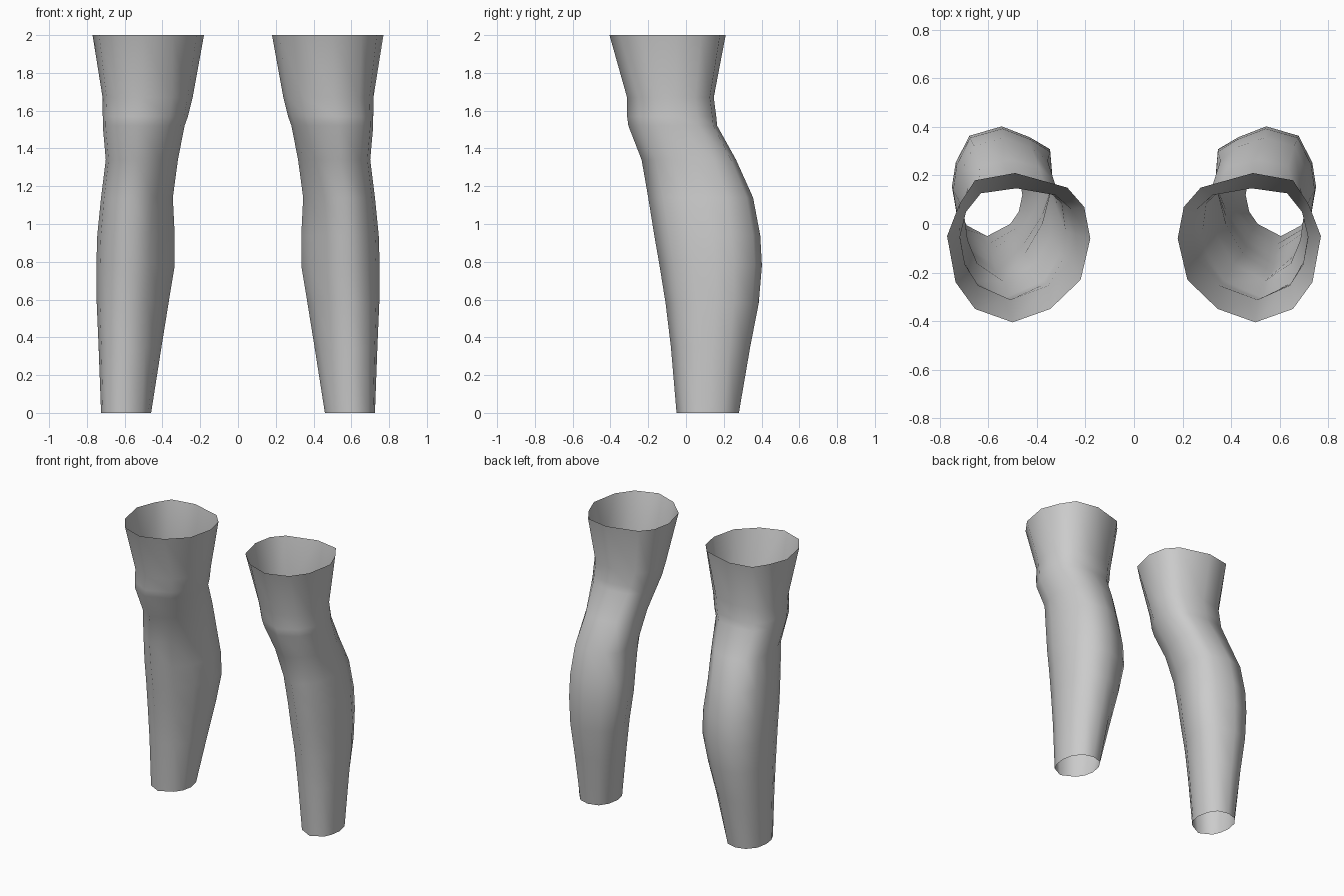
import bpy, bmesh

# Key cross-sections (z, points from the back round the outer side, front, inner side)
SECTIONS = [
    (0.0, [(.59, .28), (.66, .26), (.71, .20), (.725, .12), (.715, .05), (.69, -.005),
           (.605, -.05), (.51, 0), (.475, .05), (.46, .12), (.475, .20), (.515, .26)]),
    (0.86, [(.545, .405), (.68, .365), (.735, .25), (.75, .15), (.73, .03), (.685, -.08),
            (.58, -.155), (.47, -.08), (.385, .04), (.335, .18), (.345, .31), (.43, .358)]),
    (1.54, [(.50, .16), (.64, .14), (.70, .06), (.715, -.05), (.70, -.15), (.655, -.24),
            (.53, -.31), (.37, -.24), (.30, -.13), (.28, -.03), (.295, .08), (.36, .14)]),
    (2.0, [(.49, .21), (.655, .18), (.72, .08), (.77, -.05), (.735, -.24), (.655, -.35),
           (.50, -.405), (.345, -.35), (.22, -.23), (.18, -.06), (.205, .07), (.275, .15)]),
]

# Silhouette of the leg: z, inner x, outer x, front y, back y
RINGS = [
    (0.00, .46, .725, -.05, .28),
    (0.35, .405, .738, -.08, .34),
    (0.58, .368, .748, -.108, .385),
    (0.78, .335, .75, -.14, .402),
    (0.94, .335, .745, -.168, .393),
    (1.14, .345, .725, -.20, .355),
    (1.34, .318, .70, -.235, .265),
    (1.52, .283, .716, -.305, .165),
    (1.57, .265, .716, -.312, .16),
    (1.67, .24, .717, -.312, .147),
    (2.00, .18, .77, -.405, .21),
]


def fit(values, lo, hi):
    a, b = min(values), max(values)
    return [lo + (v - a) / (b - a) * (hi - lo) for v in values]


def ring_points(z, x0, x1, y0, y1):
    for (za, a), (zb, b) in zip(SECTIONS, SECTIONS[1:]):
        if z <= zb:
            t = (z - za) / (zb - za)
            break
    xs = fit([p[0] + (q[0] - p[0]) * t for p, q in zip(a, b)], x0, x1)
    ys = fit([p[1] + (q[1] - p[1]) * t for p, q in zip(a, b)], y0, y1)
    return [(x, y, z) for x, y in zip(xs, ys)]


def make_leg(name, side):
    bm = bmesh.new()
    rings = [[bm.verts.new((side * x, y, z)) for x, y, z in ring_points(*r)] for r in RINGS]
    n = len(rings[0])
    for low, high in zip(rings, rings[1:]):
        for i in range(n):
            j = (i + 1) % n
            quad = (low[i], high[i], high[j], low[j])
            bm.faces.new(quad if side > 0 else quad[::-1])
    for f in bm.faces:
        f.smooth = True
    mesh = bpy.data.meshes.new(name)
    bm.to_mesh(mesh)
    bm.free()
    bpy.context.collection.objects.link(bpy.data.objects.new(name, mesh))


# Open tubes, mirrored across x
make_leg("leg_positive_x", 1)
make_leg("leg_negative_x", -1)
